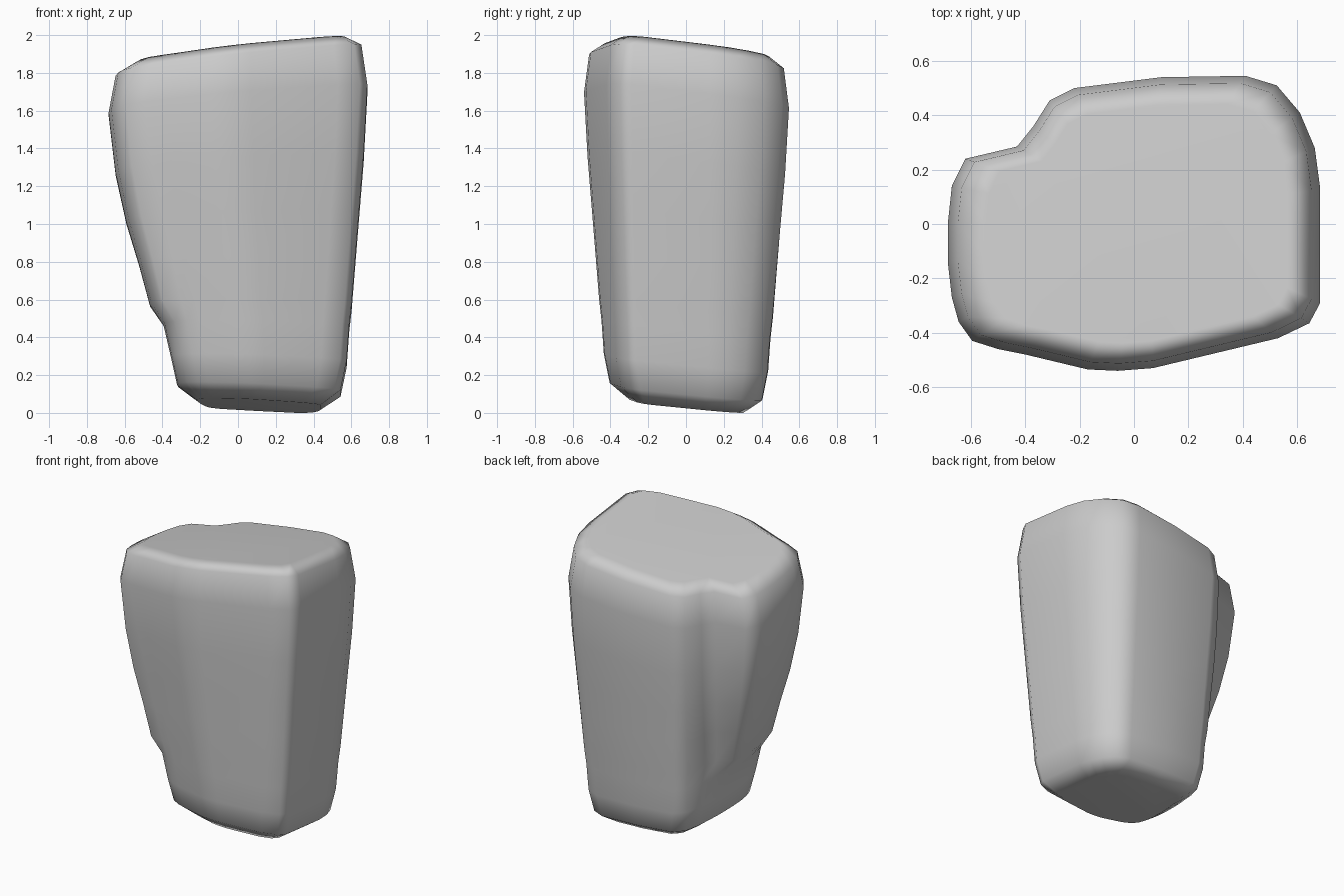
import bpy, bmesh
from mathutils import Vector

if "Cube" in bpy.data.objects:
    bpy.data.objects.remove(bpy.data.objects["Cube"])

# Widest outline of the block (near the top), counterclockwise, with back-left notch
TOP = [(.685, -.29), (.685, .13), (.665, .28), (.61, .41), (.525, .51), (.41, .545),
       (.1, .54), (-.22, .50), (-.31, .455), (-.37, .36), (-.43, .285), (-.62, .24),
       (-.67, .14), (-.685, 0), (-.685, -.14), (-.67, -.27), (-.645, -.36), (-.595, -.43),
       (-.5, -.46), (-.4, -.48), (-.17, -.535), (-.06, -.54), (.07, -.53), (.53, -.42),
       (.645, -.365)]
# Narrow outline at the foot, without the side bulge
BOT = [(.575, -.26), (.575, .12), (.56, .22), (.53, .31), (.47, .39), (.38, .43),
       (.1, .435), (-.18, .415), (-.26, .36), (-.30, .25), (-.315, .17), (-.33, .10),
       (-.34, .03), (-.35, -.06), (-.355, -.15), (-.35, -.22), (-.335, -.28), (-.30, -.335),
       (-.24, -.37), (-.18, -.39), (-.02, -.43), (.06, -.435), (.14, -.43), (.44, -.37),
       (.54, -.32)]
# Lower lip of the side bulge (replaces points 8..17)
LIP = [(-.28, .38), (-.315, .24), (-.345, .16), (-.43, .11), (-.457, .04), (-.465, -.05),
       (-.467, -.15), (-.457, -.24), (-.437, -.315), (-.40, -.375)]

# level, scale, body taper 0..1, bulge taper 0..1 (None below the bulge)
RINGS = [(0, .7, 0, None), (.08, .93, 0, None), (.24, 1, 0, None), (.43, 1, .12, None),
         (.55, 1, .24, 0), (.8, 1, .42, .27), (1.05, 1, .60, .57), (1.35, 1, .82, .83),
         (1.72, 1, 1, 1), (1.94, .95, 1, 1), (2, .81, 1, 1)]


def ring_point(i, level, scale, body, bulge):
    a, b = Vector(BOT[i]), Vector(TOP[i])
    if bulge is not None and 8 <= i <= 17:
        p = Vector(LIP[i - 8]).lerp(b, bulge)
    else:
        p = a.lerp(b, body)
    centre = Vector((.11, .01)) if level < 1 else Vector((.05, 0))
    p = centre + (p - centre) * scale
    # slanted foot and slanted top
    low = -.05 * (p.x - .42) - .1 * (p.y - .31) - .006
    high = .118 * (p.x - .53) - .12 * (p.y + .33)
    u = level / 2
    return (p.x, p.y, level + (1 - u) * low + u * high)


# Block: loft through the rings, capped at both ends
bm = bmesh.new()
n = len(TOP)
rings = [[bm.verts.new(ring_point(i, *r)) for i in range(n)] for r in RINGS]
for lo, hi in zip(rings, rings[1:]):
    for i in range(n):
        j = (i + 1) % n
        bm.faces.new((lo[i], lo[j], hi[j], hi[i]))
bm.faces.new(rings[-1])
bm.faces.new(rings[0][::-1])
bmesh.ops.recalc_face_normals(bm, faces=bm.faces)
for f in bm.faces:
    f.smooth = True
mesh = bpy.data.meshes.new("stone_block")
bm.to_mesh(mesh)
bm.free()
block = bpy.data.objects.new("stone_block", mesh)
bpy.context.collection.objects.link(block)
block.modifiers.new("flat_caps", 'WEIGHTED_NORMAL')
